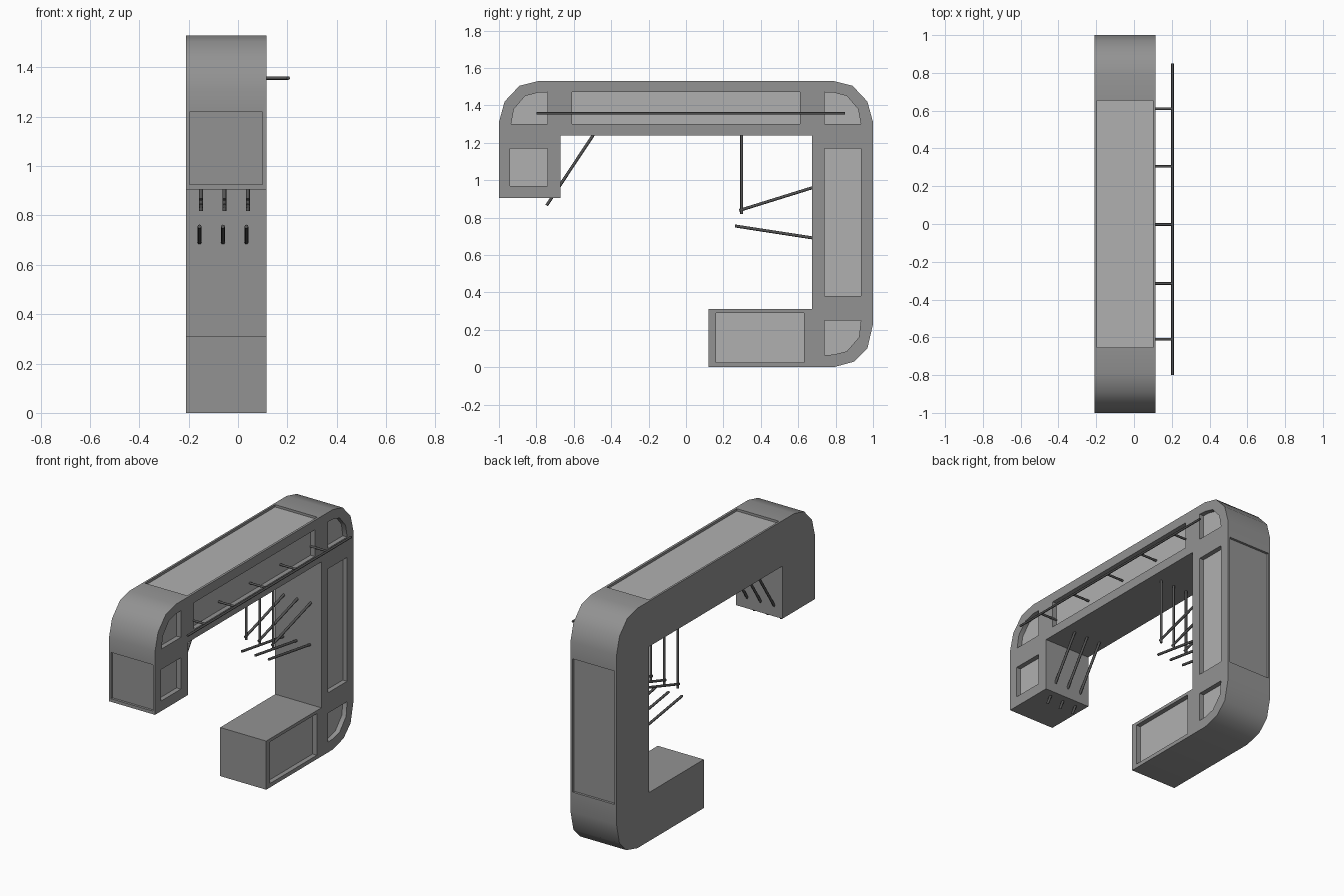
import bpy, bmesh
from math import radians
from mathutils import Vector

if "Cube" in bpy.data.objects:
    bpy.data.objects.remove(bpy.data.objects["Cube"])

X0, X1 = -0.21, 0.115   # body sides


def grey(name, v):
    m = bpy.data.materials.new(name)
    m.diffuse_color = (v, v, v, 1)
    m.use_nodes = True
    m.node_tree.nodes["Principled BSDF"].inputs["Base Color"].default_value = m.diffuse_color
    return m


DARK, LIGHT, METAL = grey("body_grey", 0.29), grey("panel_grey", 0.435), grey("bar_grey", 0.09)


def prism(name, pts, x0, x1):
    """Extrude a (y, z) outline along x."""
    bm = bmesh.new()
    face = bm.faces.new([bm.verts.new((x0, y, z)) for y, z in pts])
    ext = bmesh.ops.extrude_face_region(bm, geom=[face])
    verts = [v for v in ext["geom"] if isinstance(v, bmesh.types.BMVert)]
    bmesh.ops.translate(bm, verts=verts, vec=(x1 - x0, 0, 0))
    bmesh.ops.recalc_face_normals(bm, faces=bm.faces)
    me = bpy.data.meshes.new(name)
    bm.to_mesh(me)
    bm.free()
    me.materials.append(DARK)
    ob = bpy.data.objects.new(name, me)
    bpy.context.collection.objects.link(ob)
    return ob


def rect(y0, y1, z0, z1):
    return [(y0, z0), (y1, z0), (y1, z1), (y0, z1)]


def bar(name, a, b, r=0.008):
    a, b = Vector(a), Vector(b)
    d = b - a
    bpy.ops.mesh.primitive_cylinder_add(vertices=8, radius=r, depth=d.length, location=(a + b) / 2)
    ob = bpy.context.object
    ob.name = name
    ob.rotation_euler = d.to_track_quat('Z', 'Y').to_euler()
    ob.data.materials.append(METAL)
    bpy.ops.object.shade_smooth_by_angle(angle=radians(50))
    return ob


# C-shaped body with rounded outer corners
body = prism("body", [
    (0.12, 0), (0.79, 0), (0.90, 0.03), (0.97, 0.10), (1, 0.23),
    (1, 1.31), (0.97, 1.42), (0.89, 1.505), (0.79, 1.53),
    (-0.79, 1.53), (-0.89, 1.505), (-0.97, 1.42), (-1, 1.31),
    (-1, 0.905), (-0.67, 0.905), (-0.67, 1.24), (0.675, 1.24),
    (0.675, 0.31), (0.12, 0.31)], X0, X1)

# Recessed panels: corner outlines, then side and outer rectangles
corner = [(0.74, 1.30), (0.935, 1.30), (0.92, 1.38), (0.86, 1.45), (0.79, 1.468), (0.74, 1.47)]
side_panels = [
    corner,
    [(-y, z) for y, z in corner],
    [(0.74, 0.25), (0.935, 0.25), (0.925, 0.16), (0.86, 0.085), (0.79, 0.067), (0.74, 0.065)],
    rect(-0.94, -0.74, 0.97, 1.17),
    rect(-0.61, 0.61, 1.30, 1.47),
    rect(0.74, 0.935, 0.38, 1.17),
    rect(0.16, 0.63, 0.025, 0.29)]
cutters = [prism("panel_cutter", p, X1 - 0.03, X1 + 0.05) for p in side_panels]
for p in (rect(-0.655, 0.655, 1.515, 1.6), rect(-1.1, -0.985, 0.925, 1.22),
          rect(0.985, 1.1, 0.355, 1.205)):
    cutters.append(prism("panel_cutter", p, -0.197, 0.10))

for c in cutters:
    m = body.modifiers.new("recess", 'BOOLEAN')
    m.operation, m.solver, m.object = 'DIFFERENCE', 'EXACT', c
deps = bpy.context.evaluated_depsgraph_get()
mesh = bpy.data.meshes.new_from_object(body.evaluated_get(deps))
body.modifiers.clear()
body.data = mesh
for c in cutters:
    bpy.data.objects.remove(c)

# Lighter floors in the side and top recesses
mesh.materials.clear()
mesh.materials.append(DARK)
mesh.materials.append(LIGHT)
for f in mesh.polygons:
    side = f.normal.x > 0.9 and abs(f.center.x - (X1 - 0.03)) < 0.002
    top = f.normal.z > 0.9 and abs(f.center.z - 1.515) < 0.002
    f.material_index = int(side or top)
bpy.ops.object.select_all(action='DESELECT')
body.select_set(True)
bpy.context.view_layer.objects.active = body
bpy.ops.object.shade_smooth_by_angle(angle=radians(40))

# Interior bars in rows of three
for i, x in enumerate((-0.15, -0.055, 0.04)):
    bar(f"front_brace_{i}", (x, -0.49, 1.25), (x, -0.745, 0.865))
    bar(f"hanging_bar_{i}", (x, 0.298, 1.25), (x, 0.298, 0.818))
    bar(f"upper_prong_{i}", (x, 0.69, 0.964), (x, 0.285, 0.838))
    bar(f"lower_prong_{i}", (x - 0.006, 0.69, 0.689), (x - 0.006, 0.262, 0.755))

# Side rail on posts
bar("side_rail", (0.204, -0.80, 1.357), (0.204, 0.85, 1.357), 0.007)
for i, y in enumerate((-0.61, -0.315, -0.003, 0.305, 0.61)):
    bar(f"rail_post_{i}", (0.075, y, 1.357), (0.204, y, 1.357), 0.007)
